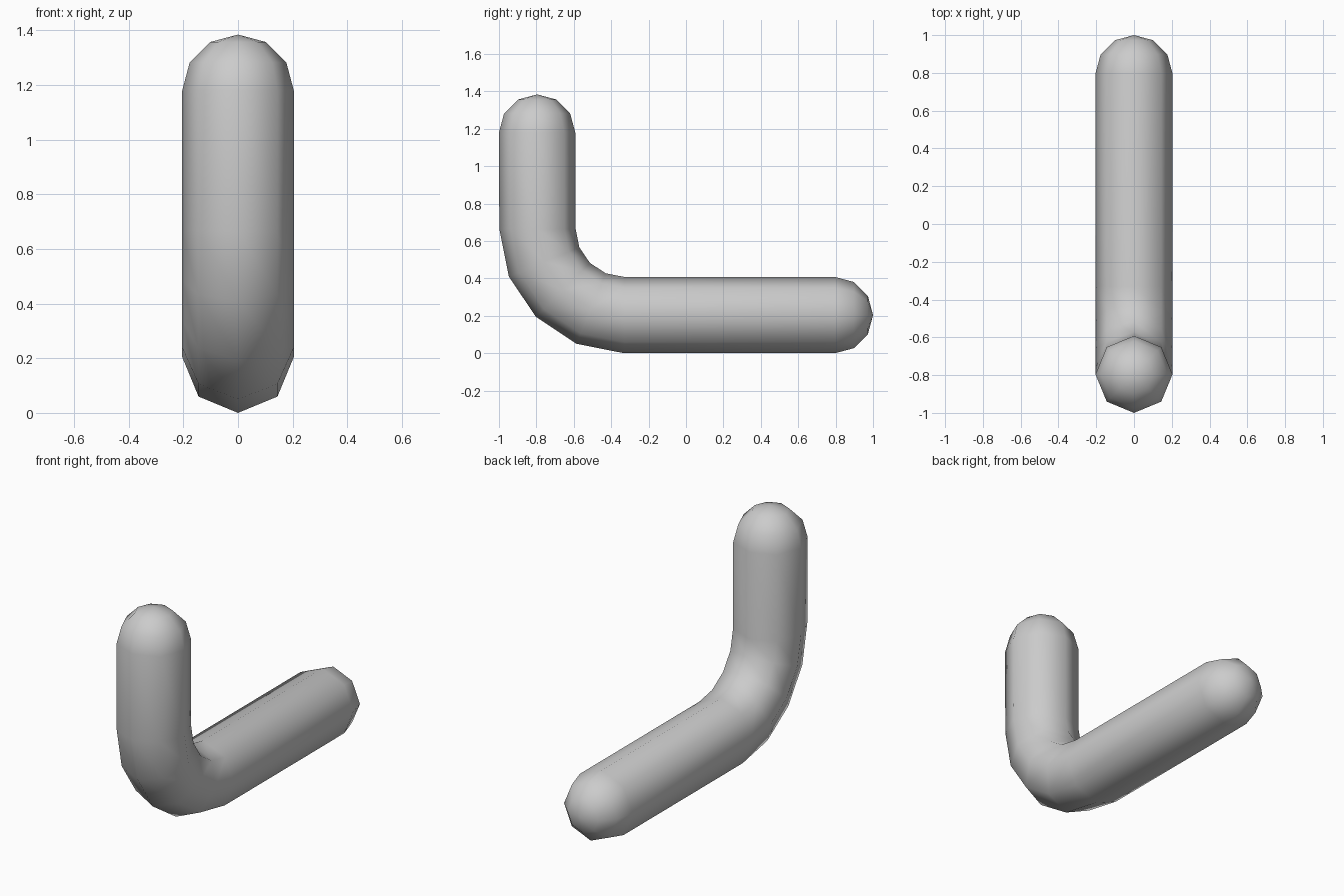
import bpy, bmesh
from math import sin, cos, pi
from mathutils import Vector

if "Cube" in bpy.data.objects:
    bpy.data.objects.remove(bpy.data.objects["Cube"])

R = 0.204                      # tube radius
SIDES = 8
TOP_Z, END_Y = 1.18, 0.796     # where the domes begin
BEND_Y, BEND_Z = -0.33, 0.664  # centre of the bend
BEND_R = 0.464

# Rings along the path: (y, z, angle of the radial axis, radius)
rings = []
for k in (2, 1, 0):            # top dome
    a = k * pi / 6
    rings.append((BEND_Y - BEND_R - 0.002, TOP_Z + R * sin(a), 0, R * cos(a)))
for k in range(5):             # quarter bend
    a = k * pi / 8
    rings.append((BEND_Y - BEND_R * cos(a), BEND_Z - (BEND_Z - R) * sin(a), a, R))
for k in (0, 1, 2):            # end dome
    a = k * pi / 6
    rings.append((END_Y + R * sin(a), R, pi / 2, R * cos(a)))

bm = bmesh.new()
loops = []
for y, z, a, r in rings:
    out = Vector((0, -cos(a), -sin(a)))
    side = Vector((1, 0, 0))
    loops.append([bm.verts.new(Vector((0, y, z)) + r * (cos(t) * out + sin(t) * side))
                  for t in (2 * pi * i / SIDES for i in range(SIDES))])

# Tube walls
for p, q in zip(loops, loops[1:]):
    for i in range(SIDES):
        j = (i + 1) % SIDES
        bm.faces.new((p[i], p[j], q[j], q[i]))

# Dome tips
for loop, tip in ((loops[0], (0, -0.796, TOP_Z + R)), (loops[-1], (0, END_Y + R, R))):
    v = bm.verts.new(tip)
    for i in range(SIDES):
        bm.faces.new((loop[i], loop[(i + 1) % SIDES], v))

bmesh.ops.recalc_face_normals(bm, faces=bm.faces)
for f in bm.faces:
    f.smooth = True
mesh = bpy.data.meshes.new("bent_tube")
bm.to_mesh(mesh)
bm.free()
bpy.context.collection.objects.link(bpy.data.objects.new("bent_tube", mesh))
